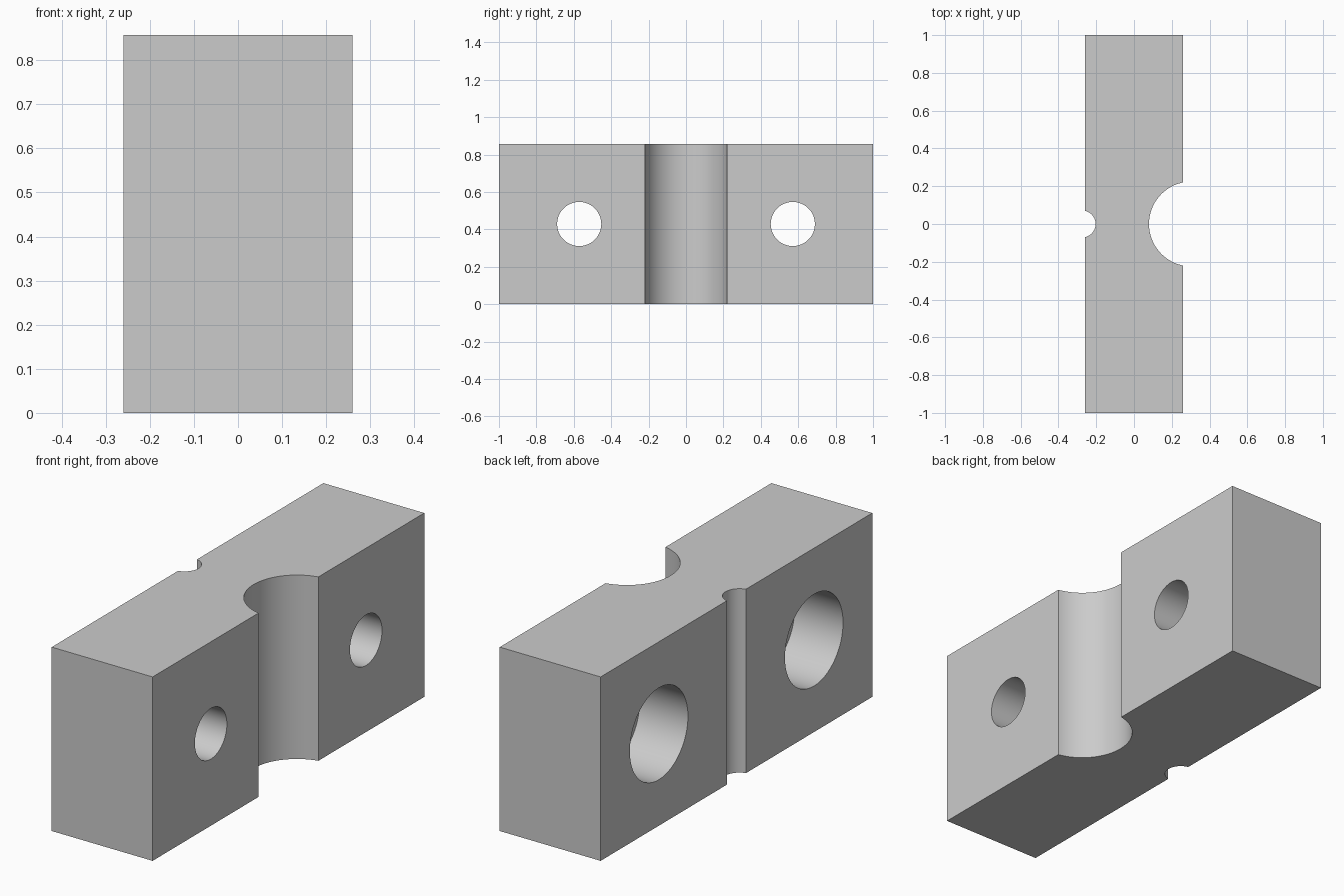
import bpy, bmesh, math

cube = bpy.data.objects.get("Cube")
if cube:
    bpy.data.objects.remove(cube, do_unlink=True)

HALF_X, HALF_Y, HEIGHT = 0.26, 1.0, 0.857
HOLE_Y, HOLE_R = 0.571, 0.118      # through holes
BORE_R, BORE_DEPTH = 0.214, 0.249  # counterbores on the -x side

grey = bpy.data.materials.new("light grey")
grey.use_nodes = True
colour = (0.6, 0.6, 0.6, 1)
grey.diffuse_color = colour
grey.node_tree.nodes["Principled BSDF"].inputs["Base Color"].default_value = colour


def groove(side, centre_x, radius, steps):
    """Arc of a round groove whose axis lies just outside the face at side * HALF_X."""
    half = math.acos((centre_x - HALF_X) / radius)
    angles = [half * (2 * i / steps - 1) for i in range(steps + 1)]
    return [(side * (centre_x - radius * math.cos(a)), side * radius * math.sin(a)) for a in angles]


def make_object(name, bm):
    bmesh.ops.recalc_face_normals(bm, faces=bm.faces)
    mesh = bpy.data.meshes.new(name)
    bm.to_mesh(mesh)
    bm.free()
    mesh.materials.append(grey)
    obj = bpy.data.objects.new(name, mesh)
    bpy.context.collection.objects.link(obj)
    return obj


def bore_cutter(name, y, radius, x_start, x_end):
    bpy.ops.mesh.primitive_cylinder_add(
        vertices=64, radius=radius, depth=x_end - x_start,
        location=((x_start + x_end) / 2, y, HEIGHT / 2), rotation=(0, math.pi / 2, 0))
    obj = bpy.context.object
    obj.name = name
    obj.hide_render = True
    obj.data.materials.append(grey)
    return obj


# Block: plan outline with a wide and a narrow groove, extruded upward
outline = [(HALF_X, -HALF_Y)] + groove(1, 0.304, 0.2245, 48) + [(HALF_X, HALF_Y)]
outline += [(-HALF_X, HALF_Y)] + groove(-1, 0.275, 0.0715, 32) + [(-HALF_X, -HALF_Y)]
bm = bmesh.new()
base = bm.faces.new([bm.verts.new((x, y, 0)) for x, y in outline])
top = bmesh.ops.extrude_face_region(bm, geom=[base], use_keep_orig=True)["geom"]
bmesh.ops.translate(bm, vec=(0, 0, HEIGHT), verts=[v for v in top if isinstance(v, bmesh.types.BMVert)])
block = make_object("clamp_block", bm)

# Counterbored screw holes on both sides of the grooves
cutters = []
for label, y in (("front", -HOLE_Y), ("back", HOLE_Y)):
    cutters.append(bore_cutter(label + "_counterbore_cutter", y, BORE_R, -HALF_X - 0.1, -HALF_X + BORE_DEPTH))
    cutters.append(bore_cutter(label + "_hole_cutter", y, HOLE_R, -HALF_X - 0.2, HALF_X + 0.1))

bpy.ops.object.select_all(action='DESELECT')
block.select_set(True)
bpy.context.view_layer.objects.active = block
for cutter in cutters:
    cut = block.modifiers.new(cutter.name, 'BOOLEAN')
    cut.operation = 'DIFFERENCE'
    cut.solver = 'EXACT'
    cut.object = cutter
    bpy.ops.object.modifier_apply(modifier=cut.name)
for cutter in cutters:
    bpy.data.objects.remove(cutter, do_unlink=True)

bpy.ops.object.shade_smooth_by_angle(angle=math.radians(30))
